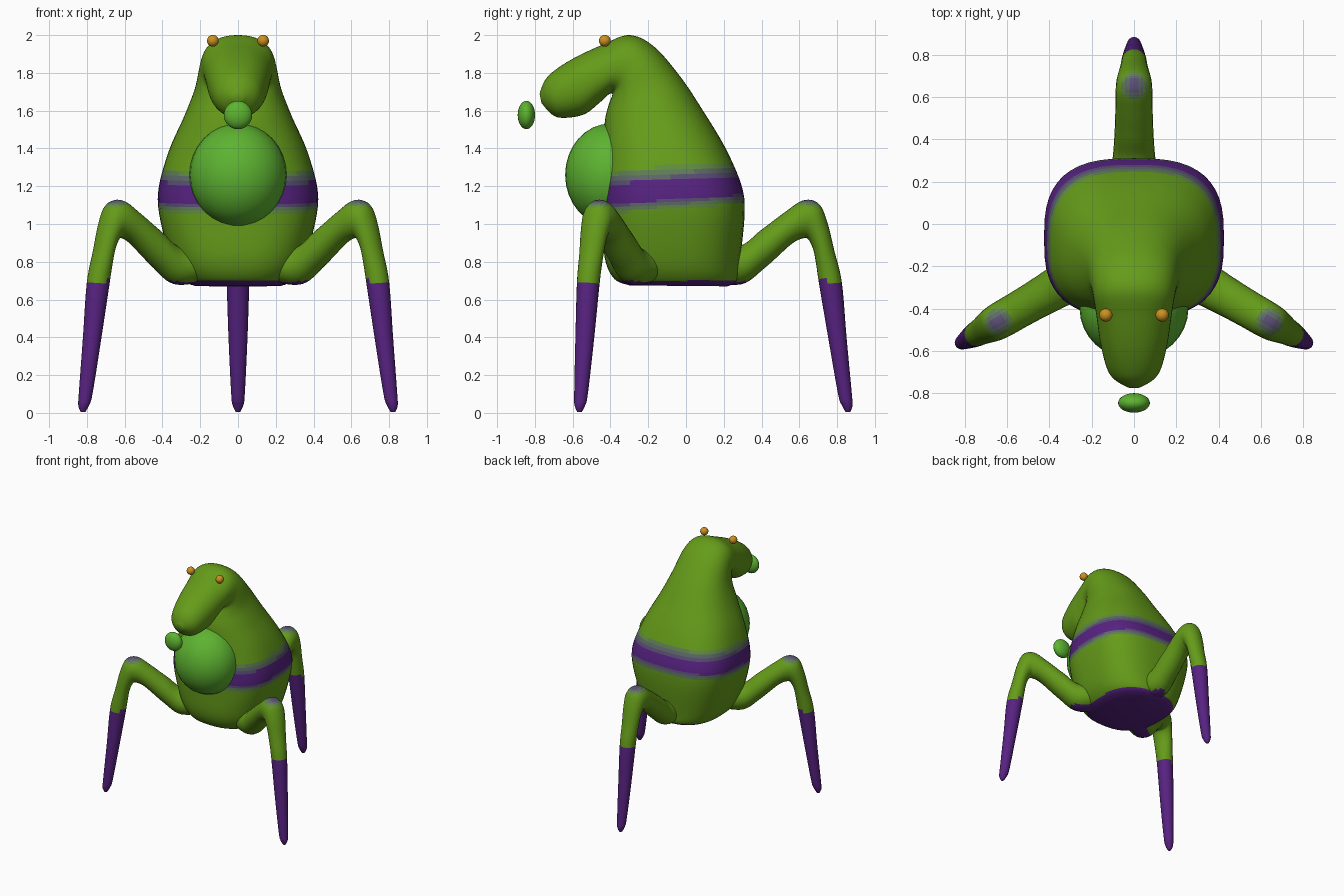
import bpy, bmesh, math
from mathutils import Vector, Matrix

if "Cube" in bpy.data.objects:
    bpy.data.objects.remove(bpy.data.objects["Cube"])

GREEN, PURPLE = (0.13, 0.33, 0.01), (0.095, 0.016, 0.22)
STEPS = 6


def material(name, rgb):
    m = bpy.data.materials.new(name)
    m.diffuse_color = (*rgb, 1)
    m.use_nodes = True
    m.node_tree.nodes["Principled BSDF"].inputs["Base Color"].default_value = m.diffuse_color
    return m


# graded skin colours from green to purple
skin = [material(f"skin_{i}", [g + (p - g) * i / (STEPS - 1) for g, p in zip(GREEN, PURPLE)])
        for i in range(STEPS)]
belly_mat = material("belly_green", (0.11, 0.45, 0.03))
eye_mat = material("eye_amber", (0.6, 0.28, 0.015))


def smooth_rows(rows, n):
    """Catmull-Rom interpolation of the ring parameters."""
    out = []
    for i in range(len(rows) - 1):
        p0, p1 = rows[max(i - 1, 0)], rows[i]
        p2, p3 = rows[i + 1], rows[min(i + 2, len(rows) - 1)]
        for k in range(n):
            t = k / n
            out.append([0.5 * (2 * b + (c - a) * t + (2 * a - 5 * b + 4 * c - d) * t * t
                               + (3 * b - a - 3 * c + d) * t ** 3)
                        for a, b, c, d in zip(p0, p1, p2, p3)])
    return out + [list(rows[-1])]


def loft(name, rows, tint, seg, n, matrix=Matrix()):
    """Rows: upper point (y, z), lower point (y, z), half width x, roundness exponent."""
    bm = bmesh.new()
    rings = []
    for ya, za, yb, zb, w, e in smooth_rows(rows, n):
        ring = []
        for k in range(seg):
            a = 2 * math.pi * k / seg
            c = math.copysign(abs(math.cos(a)) ** (2 / e), math.cos(a))
            s = math.copysign(abs(math.sin(a)) ** (2 / e), math.sin(a))
            ring.append(bm.verts.new((w * s, (ya + yb) / 2 + c * (ya - yb) / 2,
                                      (za + zb) / 2 + c * (za - zb) / 2)))
        rings.append(ring)
    for r, q in zip(rings, rings[1:]):
        for k in range(seg):
            j = (k + 1) % seg
            bm.faces.new((r[k], r[j], q[j], q[k]))
    bm.faces.new(rings[0][::-1])
    bm.faces.new(rings[-1])
    bmesh.ops.recalc_face_normals(bm, faces=bm.faces)
    for f in bm.faces:
        f.smooth = True
        t = min(1, max(0, tint(f.calc_center_median(), f.normal)))
        f.material_index = round(t * (STEPS - 1))
    bm.transform(matrix)
    me = bpy.data.meshes.new(name)
    bm.to_mesh(me)
    bm.free()
    for m in skin:
        me.materials.append(m)
    ob = bpy.data.objects.new(name, me)
    bpy.context.collection.objects.link(ob)
    return ob


def ball(name, loc, radii, mat):
    bpy.ops.mesh.primitive_uv_sphere_add(segments=32, ring_count=16, location=loc)
    ob = bpy.context.object
    ob.name = name
    ob.scale = radii
    ob.data.materials.append(mat)
    bpy.ops.object.shade_smooth()


# body that bends forward into the snout
body = [
    (0.22, 0.67, -0.30, 0.675, 0.23, 2.4),
    (0.27, 0.70, -0.38, 0.71, 0.295, 2.5),
    (0.285, 0.80, -0.43, 0.82, 0.355, 2.6),
    (0.31, 1.05, -0.44, 1.03, 0.415, 2.8),
    (0.295, 1.20, -0.44, 1.18, 0.42, 2.8),
    (0.21, 1.40, -0.435, 1.38, 0.365, 2.5),
    (0.09, 1.60, -0.43, 1.54, 0.285, 2.3),
    (-0.03, 1.78, -0.41, 1.63, 0.23, 2.3),
    (-0.17, 1.94, -0.39, 1.685, 0.205, 2.3),
    (-0.30, 2.00, -0.41, 1.685, 0.19, 2.3),
    (-0.44, 1.95, -0.46, 1.64, 0.175, 2.2),
    (-0.59, 1.88, -0.54, 1.58, 0.158, 2.2),
    (-0.70, 1.81, -0.65, 1.562, 0.13, 2.1),
    (-0.75, 1.755, -0.71, 1.58, 0.095, 2.0),
    (-0.775, 1.69, -0.765, 1.64, 0.03, 2.0),
]


def body_tint(c, n):
    if c.z < 0.70:
        return 1
    z = c.z - 0.07 * c.y
    return min((z - 1.08) / 0.06, (1.32 - z) / 0.09)


loft("body", body, body_tint, 48, 8)

# three bent legs spread evenly around the body
CENTRE = -0.09
leg = [
    (0.08, 0.92, 0.10, 0.70, 0.14, 2),
    (0.27, 0.88, 0.29, 0.68, 0.105, 2),
    (0.40, 0.97, 0.42, 0.77, 0.093, 2),
    (0.52, 1.06, 0.56, 0.895, 0.088, 2),
    (0.62, 1.125, 0.625, 0.925, 0.087, 2),
    (0.70, 1.11, 0.65, 0.915, 0.083, 2),
    (0.745, 1.02, 0.675, 0.86, 0.075, 2),
    (0.785, 0.86, 0.69, 0.78, 0.066, 2),
    (0.825, 0.69, 0.705, 0.68, 0.06, 2),
    (0.85, 0.40, 0.755, 0.385, 0.05, 2),
    (0.878, 0.10, 0.805, 0.10, 0.036, 2),
    (0.882, 0.04, 0.825, 0.04, 0.028, 2),
    (0.87, 0.005, 0.845, 0.005, 0.012, 2),
]


def leg_tint(c, n):
    if c.z < 0.70:
        return 1
    d = (c - Vector((0, 0.655, 1.13))).length
    return 0.8 * min(1, (0.085 - d) / 0.06)


for name, ang in (("back_leg", 0), ("front_leg_left", 120), ("front_leg_right", -120)):
    turn = (Matrix.Translation((0, CENTRE, 0)) @ Matrix.Rotation(math.radians(ang), 4, 'Z')
            @ Matrix.Translation((0, -CENTRE, 0)))
    loft(name, leg, leg_tint, 24, 6, turn)

# belly, nose and eyes
ball("belly", (0, -0.40, 1.26), (0.257, 0.24, 0.272), belly_mat)
ball("nose", (0, -0.845, 1.577), (0.075, 0.046, 0.075), belly_mat)
for side, x in (("left", -0.133), ("right", 0.133)):
    ball(f"eye_{side}", (x, -0.43, 1.97), (0.031, 0.031, 0.031), eye_mat)
